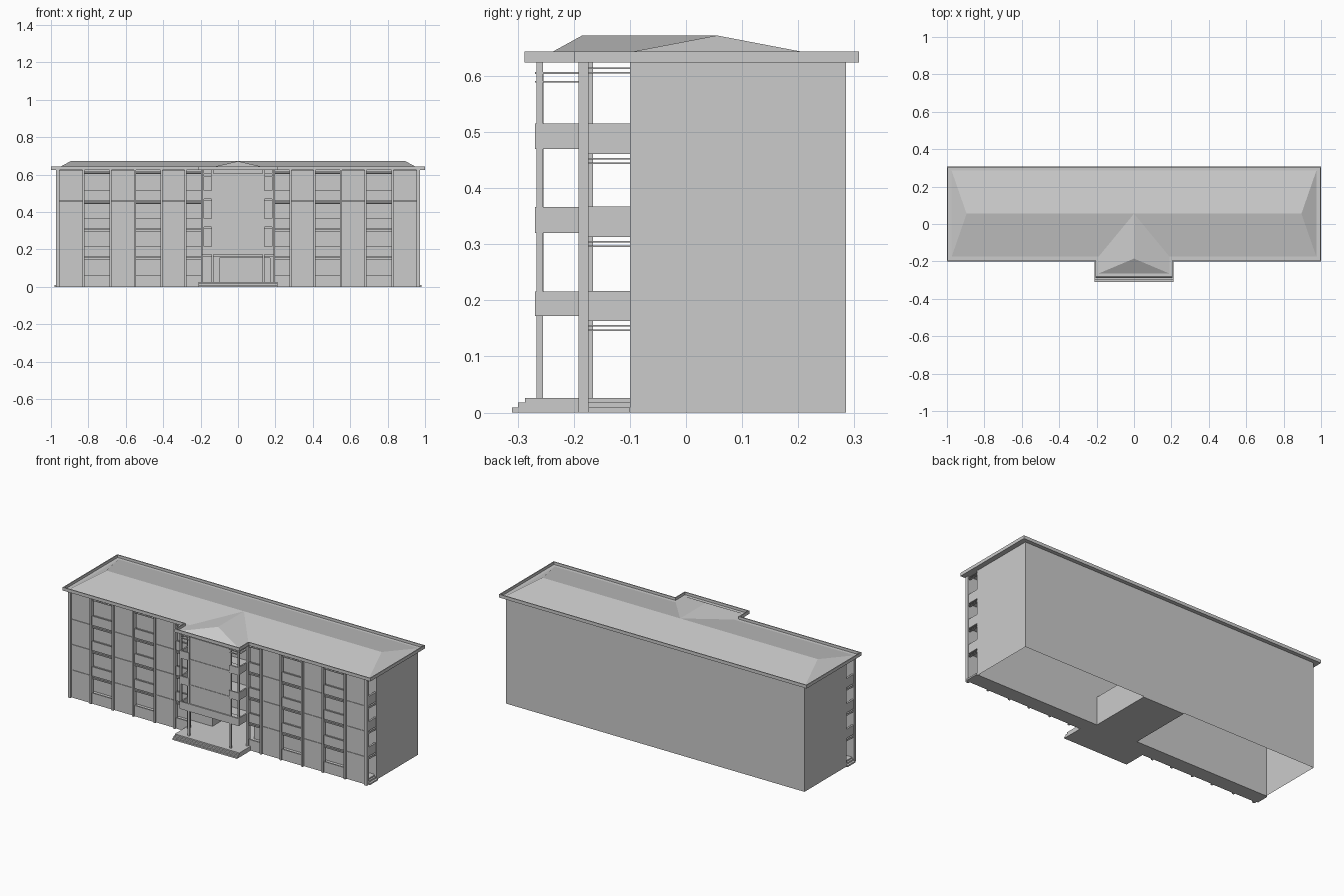
import bpy, bmesh

if "Cube" in bpy.data.objects:
    bpy.data.objects.remove(bpy.data.objects["Cube"])


def finish(name, bm):
    bmesh.ops.recalc_face_normals(bm, faces=bm.faces[:])
    me = bpy.data.meshes.new(name)
    bm.to_mesh(me)
    bm.free()
    ob = bpy.data.objects.new(name, me)
    bpy.context.collection.objects.link(ob)
    return ob


def boxes(name, items, mirror=False):
    """One object from boxes given as (x0, x1, y0, y1, z0, z1)."""
    bm = bmesh.new()
    for x0, x1, y0, y1, z0, z1 in items:
        vs = bmesh.ops.create_cube(bm, size=1)['verts']
        for v in vs:
            v.co.x = x1 if v.co.x > 0 else x0
            v.co.y = y1 if v.co.y > 0 else y0
            v.co.z = z1 if v.co.z > 0 else z0
    ob = finish(name, bm)
    if mirror:
        ob.modifiers.new("mirror", 'MIRROR').use_axis[0] = True
    return ob


def ribbon(name, pts, z0, z1):
    """Closed vertical wall shell along an outline."""
    bm = bmesh.new()
    lo = [bm.verts.new((x, y, z0)) for x, y in pts]
    hi = [bm.verts.new((x, y, z1)) for x, y in pts]
    for i in range(len(pts)):
        j = (i + 1) % len(pts)
        bm.faces.new((lo[i], lo[j], hi[j], hi[i]))
    return finish(name, bm)


def poly_faces(name, verts, faces):
    bm = bmesh.new()
    vs = [bm.verts.new(v) for v in verts]
    for f in faces:
        bm.faces.new([vs[i] for i in f])
    return finish(name, bm)


FLOORS = (0.163, 0.313, 0.461)       # undersides of the upper gallery floors
CEIL = 0.624
FRONT, WALL, BACK = -0.19, -0.095, 0.285

# Main block: open-bottomed shell with a ground floor lobby
ribbon("lower_walls", [(-.97, WALL), (-.1, WALL), (-.1, .28), (.17, .28), (.17, WALL),
                       (.97, WALL), (.97, BACK), (-.97, BACK)], 0, 0.165)
ribbon("upper_walls", [(-.97, WALL), (.97, WALL), (.97, BACK), (-.97, BACK)], 0.165, CEIL)
boxes("lobby_ceiling", [(-.1, .17, WALL, .28, .155, .165)])
boxes("lobby_floor", [(-.1, .17, WALL, .28, 0, .026)])

# Gallery floors and end steps
boxes("gallery_floor", [(-.958, .958, -.18, WALL, 0, .026)])
boxes("gallery_end_steps", [(.958, .968, -.174, -.1, 0, .018),
                            (.968, .98, -.174, -.1, 0, .009)], True)
boxes("gallery_slabs", [(-.965, .965, -.174, WALL, z, z + .012) for z in FLOORS])

# Gallery ends: parapets, thin head rails and corner posts
ends = []
for z in FLOORS:
    ends.append((.957, .968, -.174, -.098, z, z + .054))
for z in (*FLOORS, 0.622):
    ends.append((.957, .968, -.174, -.098, z - .018, z - .015))
    ends.append((.957, .968, -.174, -.098, z - .010, z - .007))
boxes("gallery_end_parapets", ends, True)
boxes("gallery_end_posts", [(.955, .972, -.192, -.174, 0, CEIL),
                            (.955, .972, -.1, -.094, 0, CEIL)], True)

# Vertical fins along the front
fin_x = (0.826, 0.682, 0.55, 0.41, 0.28, 0.193)
boxes("front_fins", [(x - .005, x + .005, -.192, -.166, 0, CEIL) for x in fin_x], True)

# Closed bays, one panel per storey
levels = (0.0, 0.163, 0.313, 0.461, CEIL)
boxes("closed_bay_panels",
      [(a, b, -.181, -.174, levels[i] + .001, levels[i + 1] - .001)
       for a, b in ((.831, .956), (.555, .677), (.285, .405)) if a != .285
       for i in range(4)] +
      [(.285, .405, -.181, -.174, levels[i] + .001, levels[i + 1] - .001)
       for i in range(4)], True)

# Open bays: parapets and head rails
open_bays = ((.687, .821), (.415, .545), (.198, .275))
bay = []
for a, b in open_bays:
    bay.append((a, b, -.182, -.174, 0, .063))
    for z in FLOORS:
        bay.append((a, b, -.182, -.174, z, z + .054))
    for z in (*FLOORS, 0.622):
        bay.append((a, b, -.18, -.168, z - .018, z - .014))
        bay.append((a, b, -.18, -.168, z - .010, z - .006))
boxes("open_bay_parapets", bay, True)

# Entrance platform and steps
boxes("entrance_steps", [(-.21, .21, -.31, -.18, 0, .009),
                         (-.21, .21, -.299, -.18, .009, .018),
                         (-.21, .21, -.287, -.18, .018, .026)])

# Portico: columns, balcony bands, slabs and the large front panel
boxes("portico_columns", [(.13, .141, -.266, -.255, .026, CEIL),
                          (.183, .193, -.266, -.255, .172, CEIL)], True)
bands = []
for z0, z1 in ((.172, .216), (.32, .366), (.47, .515), (.588, .591), (.603, .607)):
    bands.append((.183, .191, -.269, -.19, z0, z1))
    bands.append((.13, .191, -.269, -.261, z0, z1))
boxes("portico_balconies", bands, True)
boxes("portico_slabs", [(-.188, .188, -.265, -.17, z, z + .008) for z in (.172, .32, .47)])
boxes("portico_front_panel", [(-.13, .13, -.262, -.254, .216, .607),
                              (-.13, .13, -.269, -.255, .172, .216)])

# Roof slab with a raised rim around a sunken top
outline = [(-1, -.2), (-.21, -.2), (-.21, -.288), (.21, -.288),
           (.21, -.2), (1, -.2), (1, .308), (-1, .308)]
bm = bmesh.new()
base = bm.faces.new([bm.verts.new((x, y, CEIL)) for x, y in outline])
ext = bmesh.ops.extrude_face_region(bm, geom=[base], use_keep_orig=True)['geom']
top = [g for g in ext if isinstance(g, bmesh.types.BMFace)][0]
bmesh.ops.translate(bm, verts=top.verts[:], vec=(0, 0, .019))
for depth, thick in ((0, .008), (-.015, .0005)):
    bmesh.ops.inset_region(bm, faces=[top], thickness=thick)
    bmesh.ops.translate(bm, verts=top.verts[:], vec=(0, 0, depth))
finish("roof_slab", bm)

# Hipped roofs over the main block and the portico
ZB, ZR = 0.628, 0.672
poly_faces("main_roof", [(-.975, -.175, ZB), (.975, -.175, ZB), (.975, .285, ZB),
                         (-.975, .285, ZB), (-.895, .055, ZR), (.895, .055, ZR)],
           [(0, 1, 5, 4), (1, 2, 5), (2, 3, 4, 5), (3, 0, 4)])
poly_faces("portico_roof", [(-.19, -.265, ZB), (.19, -.265, ZB), (.19, -.175, ZB),
                            (-.19, -.175, ZB), (0, -.185, ZR), (0, .055, ZR)],
           [(0, 1, 4), (1, 2, 5, 4), (3, 0, 4, 5)])
